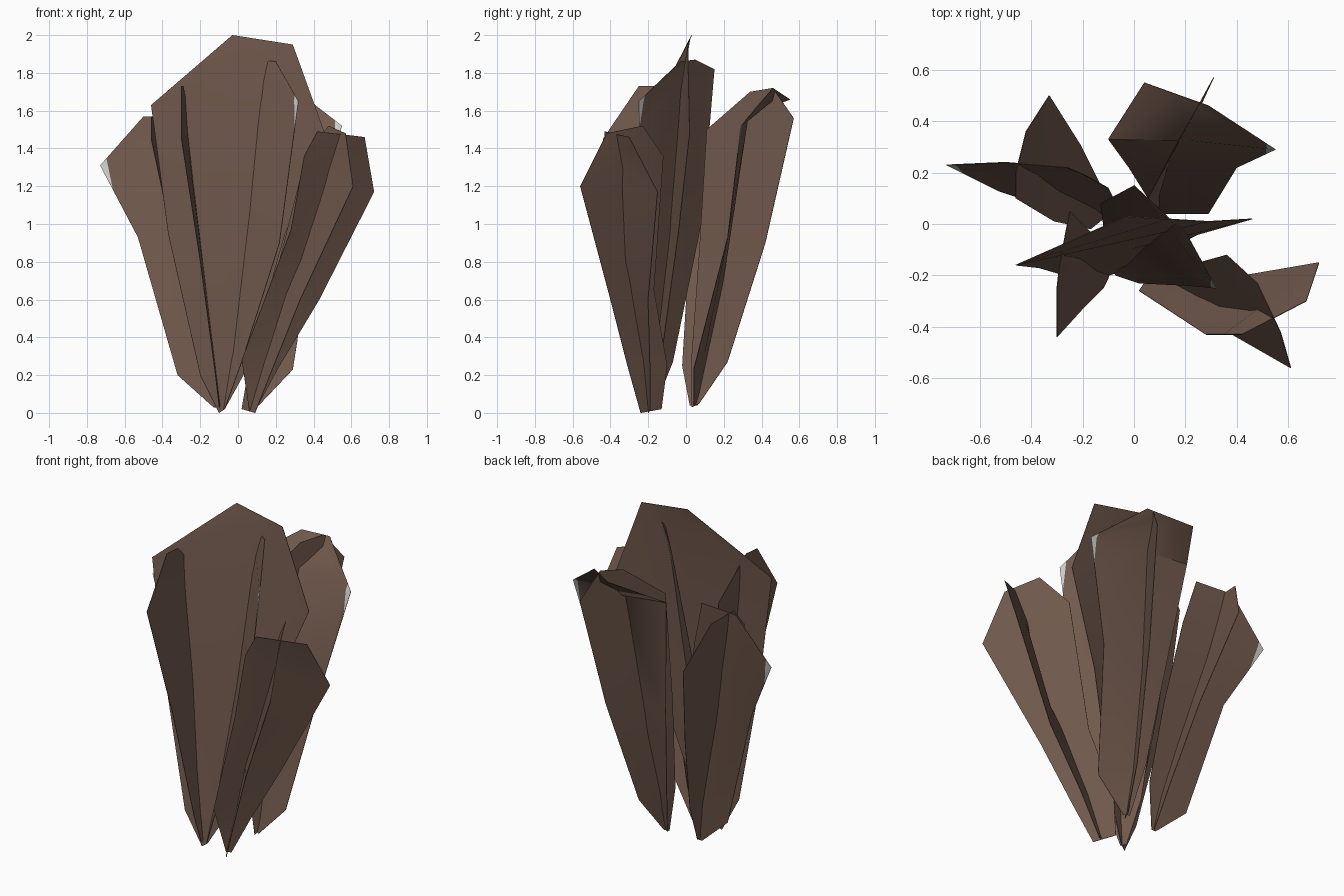
import bpy, bmesh
from mathutils import Vector as V

if "Cube" in bpy.data.objects:
    bpy.data.objects.remove(bpy.data.objects["Cube"])


def material(name, rgb):
    m = bpy.data.materials.new(name)
    m.diffuse_color = (*rgb, 1)
    m.use_nodes = True
    m.node_tree.nodes["Principled BSDF"].inputs["Base Color"].default_value = m.diffuse_color
    return m


BARK = material("bark brown", (0.165, 0.1, 0.073))
CHIP = material("pale grey chip", (0.6, 0.6, 0.58))


def blade(name, left, right, cup=0.0, chip=False):
    """Thin blade lofted between two edges listed from base to top.
    cup pulls the middle toward a straight spine; chip paints the right corner."""
    bm = bmesh.new()
    left, right = [V(p) for p in left], [V(p) for p in right]
    base, tip = (left[0] + right[0]) / 2, (left[-1] + right[-1]) / 2
    rows = []
    for a, b in zip(left, right):
        mid = (a + b) / 2
        mid = mid.lerp(base.lerp(tip, (mid.z - base.z) / (tip.z - base.z)), cup)
        rows.append([bm.verts.new(p) for p in (a, mid, b)])
    for lo, hi in zip(rows, rows[1:]):
        for k in (0, 1):
            bm.faces.new((lo[k], lo[k + 1], hi[k + 1], hi[k]))
    bm.normal_update()
    if chip:
        # cut a narrow triangle off the widest corner
        c, top, low, inner = right[-2], right[-1], right[-3], left[-2]
        p = c + (top - c).normalized() * 0.05
        q = c + (low - c).normalized() * 0.15
        n = (q - p).cross((inner - c).cross(top - c)).normalized()
        if n.dot(c - p) < 0:
            n = -n
        bmesh.ops.bisect_plane(bm, geom=bm.verts[:] + bm.edges[:] + bm.faces[:],
                               plane_co=p, plane_no=n)
        for f in bm.faces:
            m = f.calc_center_median()
            if n.dot(m - p) > 1e-4 and (m - c).length < 0.15:
                f.material_index = 1
    for f in bm.faces:
        f.smooth = True
    me = bpy.data.meshes.new(name)
    bm.to_mesh(me)
    bm.free()
    me.materials.append(BARK)
    me.materials.append(CHIP)
    ob = bpy.data.objects.new(name, me)
    bpy.context.collection.objects.link(ob)
    # paper-thin body so both sides face outward
    sol = ob.modifiers.new("thin body", 'SOLIDIFY')
    sol.thickness = 0.003
    sol.offset = 0
    sol.use_rim = True
    bpy.context.view_layer.objects.active = ob
    ob.select_set(True)
    bpy.ops.object.modifier_apply(modifier=sol.name)
    bpy.ops.object.shade_smooth_by_angle(angle=0.8)
    ob.select_set(False)


# Centre cluster: one broad blade crossed by two fins
blade("centre_broad_blade",
      [(-.10, -.20, .0), (-.20, -.22, .20), (-.37, -.17, .95), (-.46, -.16, 1.63), (-.03, .03, 2.0)],
      [(-.07, -.19, .02), (.04, -.14, .22), (.25, -.04, .95), (.46, .02, 1.48), (.29, .01, 1.95)],
      cup=.5)
blade("centre_right_fin",
      [(-.09, -.17, .02), (-.11, -.07, .27), (-.13, .08, 1.0), (.0, .15, 1.82), (.10, .05, 1.87)],
      [(-.07, -.20, .02), (.02, -.23, .27), (.22, -.24, .90), (.32, -.25, 1.65), (.20, -.03, 1.86)],
      chip=True)
blade("centre_left_fin",
      [(-.09, -.17, .03), (-.11, -.10, .20), (-.18, -.02, .80), (-.25, .05, 1.50), (-.29, -.16, 1.73)],
      [(-.10, -.21, .03), (-.12, -.25, .20), (-.20, -.33, .80), (-.30, -.44, 1.45), (-.30, -.25, 1.73)])

# Front right cluster
blade("front_right_blade",
      [(.06, -.20, .01), (.02, -.26, .28), (.28, -.43, .97), (.35, -.43, 1.36), (.42, -.43, 1.49)],
      [(.09, -.19, .01), (.22, -.19, .25), (.43, -.20, .60), (.72, -.15, 1.17), (.67, -.30, 1.46)],
      cup=.4)
blade("front_right_fin",
      [(.02, -.13, .02), (.06, -.10, .25), (.18, -.17, .65), (.36, -.12, 1.36), (.48, -.23, 1.52)],
      [(.09, -.24, .0), (.19, -.31, .25), (.33, -.40, .60), (.61, -.56, 1.20), (.57, -.42, 1.48)])

# Back left cluster
blade("back_left_blade",
      [(-.10, .03, .03), (-.06, .06, .30), (-.10, .14, .80), (-.19, .19, 1.30), (-.26, .22, 1.57)],
      [(-.13, .03, .03), (-.32, .06, .20), (-.53, .13, .93), (-.73, .23, 1.31), (-.50, .24, 1.57)],
      chip=True)
blade("back_left_fin",
      [(-.12, .02, .04), (-.17, -.02, .25), (-.31, .01, .75), (-.46, .10, 1.45), (-.46, .20, 1.57)],
      [(-.11, .05, .04), (-.13, .15, .27), (-.21, .31, .75), (-.33, .50, 1.28), (-.42, .36, 1.54)])

# Back right cluster
blade("back_right_blade",
      [(.08, .06, .04), (.03, .14, .35), (-.02, .22, .85), (-.10, .33, 1.57), (.04, .55, 1.66)],
      [(.11, .04, .04), (.29, .04, .23), (.40, .22, .93), (.55, .29, 1.52), (.29, .46, 1.72)],
      cup=.1, chip=True)
blade("back_right_fin",
      [(.09, .03, .03), (.05, .03, .30), (.04, .07, .85), (.06, .11, 1.50), (.18, .34, 1.70)],
      [(.10, .07, .05), (.16, .22, .27), (.24, .42, .90), (.31, .57, 1.56), (.25, .46, 1.72)])
